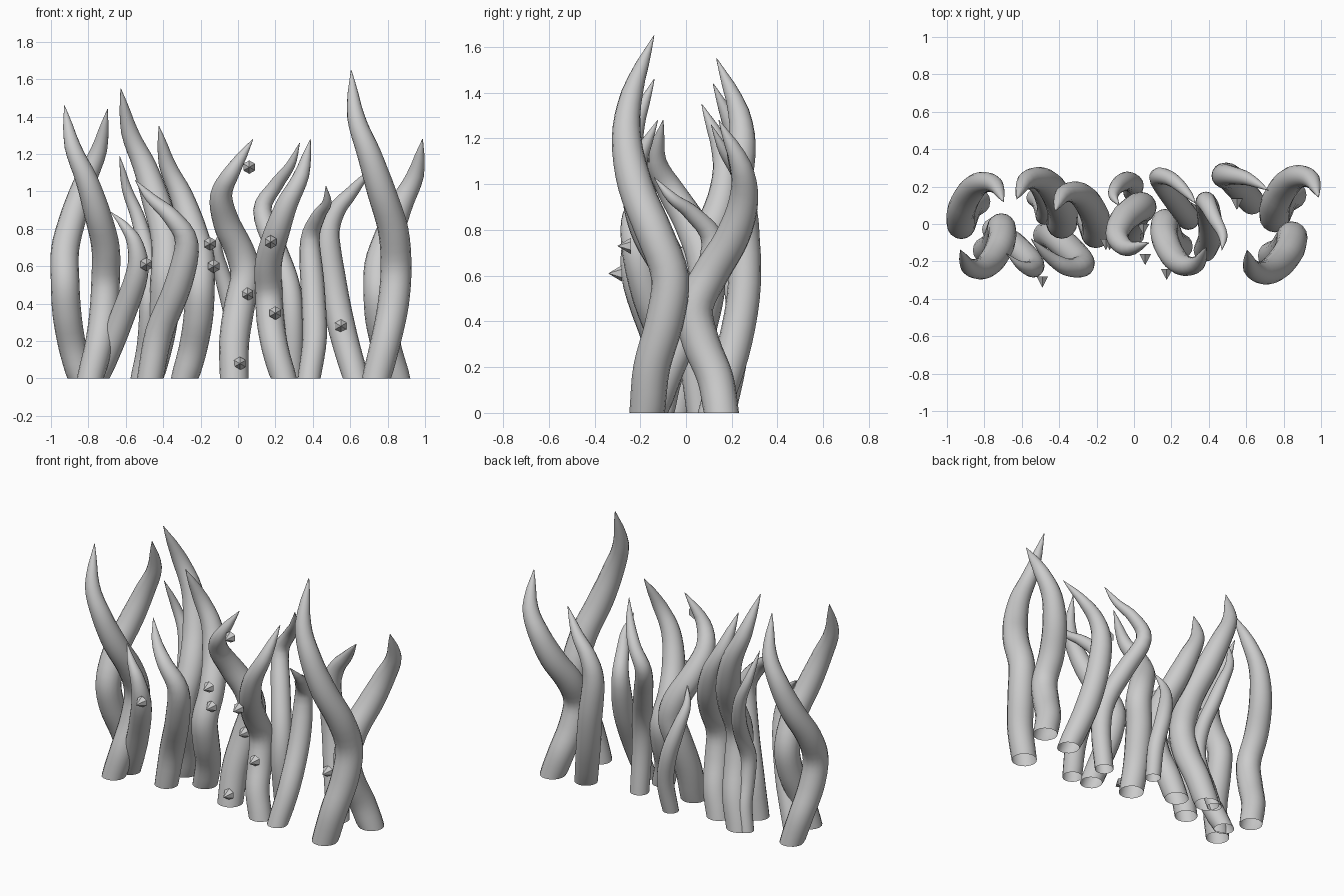
import bpy, bmesh, math
from mathutils import Vector

if "Cube" in bpy.data.objects:
    bpy.data.objects.remove(bpy.data.objects["Cube"])

SIDES, STEPS = 16, 4

# Shared twisting path: height fraction, x offset, y offset
TWIST = [(0, 0, 0), (.12, .05, .02), (.24, .09, .075), (.36, .105, .10), (.48, .09, .03),
         (.6, .03, -.05), (.73, -.04, -.09), (.85, -.11, -.065), (1, -.135, .03)]
# Thickness profile: height fraction, radius factor
TAPER = [(0, .96), (.25, 1.03), (.5, 1), (.62, .94), (.74, .78), (.85, .58), (.93, .34), (1, .02)]


def taper(t):
    for (a, ra), (b, rb) in zip(TAPER, TAPER[1:]):
        if t <= b:
            return ra + (rb - ra) * (t - a) / (b - a)
    return TAPER[-1][1]


def smooth_path(pts):
    pts = [Vector(p) for p in pts]
    ext = [2 * pts[0] - pts[1]] + pts + [2 * pts[-1] - pts[-2]]
    out = []
    for i in range(1, len(ext) - 2):
        a, b, c, d = ext[i - 1:i + 3]
        for k in range(STEPS):
            t = k / STEPS
            out.append(.5 * (2 * b + (c - a) * t + (2 * a - 5 * b + 4 * c - d) * t * t
                             + (3 * b - a - 3 * c + d) * t ** 3))
    return out + [pts[-1]]


def tentacle(name, pts, r):
    # Tube along the path, open at the flat base
    path = smooth_path(pts)
    h = pts[-1][2]
    up = Vector((0, 0, 1))
    bm = bmesh.new()
    rings = []
    for i, p in enumerate(path):
        tan = (path[min(i + 1, len(path) - 1)] - path[max(i - 1, 0)]).normalized()
        n = up if i == 0 else (tan + up * .5).normalized()
        u = Vector((0, 1, 0)).cross(n).normalized()
        v = n.cross(u)
        rad = r * taper(min(max(p.z / h, 0), 1))
        rings.append([bm.verts.new(p + rad * (u * math.cos(a) + v * math.sin(a)))
                      for a in (2 * math.pi * k / SIDES for k in range(SIDES))])
    for lo, hi in zip(rings, rings[1:]):
        for k in range(SIDES):
            j = (k + 1) % SIDES
            bm.faces.new((lo[k], lo[j], hi[j], hi[k]))
    bm.faces.new(rings[-1])
    me = bpy.data.meshes.new(name)
    bm.to_mesh(me)
    bm.free()
    ob = bpy.data.objects.new(name, me)
    bpy.context.collection.objects.link(ob)
    bpy.ops.object.select_all(action='DESELECT')
    ob.select_set(True)
    bpy.context.view_layer.objects.active = ob
    bpy.ops.object.shade_smooth_by_angle(angle=math.radians(50))


def twisted(x, y, h, r, rot, side, s):
    c, sn = math.cos(math.radians(rot)), math.sin(math.radians(rot))
    return [(x + s * (side * dx * c - dy * sn), y + s * (side * dx * sn + dy * c), t * h)
            for t, dx, dy in TWIST]


# Twisting tentacles: x, y, height, radius, turn, handedness, sway
for i, a in enumerate([
        (-.79, -.14, 1.46, .075, 12, 1, 1.0),
        (.74, -.17, 1.65, .081, 0, 1, 1),
        (-.84, .12, 1.44, .075, 192, 1, 1.03),
        (.845, .155, 1.28, .08, 188, 1, 1.03),
        (-.475, .135, 1.55, .08, 168, -1, 1.1),
        (-.285, .07, 1.35, .077, 168, -1, 1),
        (-.53, .14, 1.19, .047, 162, -1, .75),
        (.245, -.12, 1.28, .072, -14, -1, 1.03)]):
    tentacle(f"twisted_tentacle_{i + 1}", twisted(*a), a[3])

# Individually bent tentacles: radius, path points
BENT = [
    (.08, [(-.02, -.05, 0), (-.02, 0, .2), (.01, .06, .4), (.04, .09, .55), (.01, .08, .68),
           (-.06, .02, .83), (-.09, -.07, .98), (-.03, -.13, 1.11), (.08, -.10, 1.28)]),
    (.06, [(.29, .06, 0), (.29, .03, .3), (.27, .06, .5), (.20, .15, .7), (.13, .25, .9),
           (.20, .24, 1.03), (.28, .17, 1.14), (.33, .11, 1.26)])]
# Shorter tentacles with hooked tops
HOOKED = [
    (.073, [(-.47, -.06, 0), (-.42, -.07, .25), (-.32, -.16, .5), (-.275, -.22, .73),
            (-.36, -.23, .87), (-.46, -.17, .96), (-.55, -.08, 1.06)]),
    (.065, [(-.75, -.03, 0), (-.63, -.12, .3), (-.54, -.215, .56), (-.55, -.24, .72),
            (-.61, -.22, .82), (-.68, -.16, .89)]),
    (.064, [(.38, -.14, 0), (.41, -.06, .22), (.40, .06, .48), (.385, .12, .74),
            (.43, .03, .87), (.475, -.06, .94), (.47, -.14, 1.03)]),
    (.072, [(.63, .12, 0), (.56, .20, .25), (.51, .25, .5), (.48, .26, .75),
            (.52, .26, .89), (.61, .24, 1.0), (.72, .18, 1.13)]),
    (.05, [(-.01, .17, 0), (0, .21, .2), (-.04, .23, .4), (-.09, .20, .58),
           (-.11, .15, .70), (-.08, .10, .80)])]
for kind, group in (("bent", BENT), ("hooked", HOOKED)):
    for i, (r, pts) in enumerate(group):
        tentacle(f"{kind}_tentacle_{i + 1}", pts, r)

# Small faceted spikes on the front
for i, p in enumerate([(-.49, -.31, .61), (-.15, -.11, .72), (-.13, -.11, .60), (.06, -.19, 1.13),
                       (.05, -.03, .45), (.01, -.135, .08), (.175, -.27, .73), (.2, -.14, .35),
                       (.55, .105, .28)]):
    bpy.ops.mesh.primitive_cone_add(vertices=6, radius1=.036, radius2=0, depth=.06,
                                    location=p, rotation=(math.radians(90), 0, 0))
    bpy.context.object.name = f"spike_{i + 1}"
